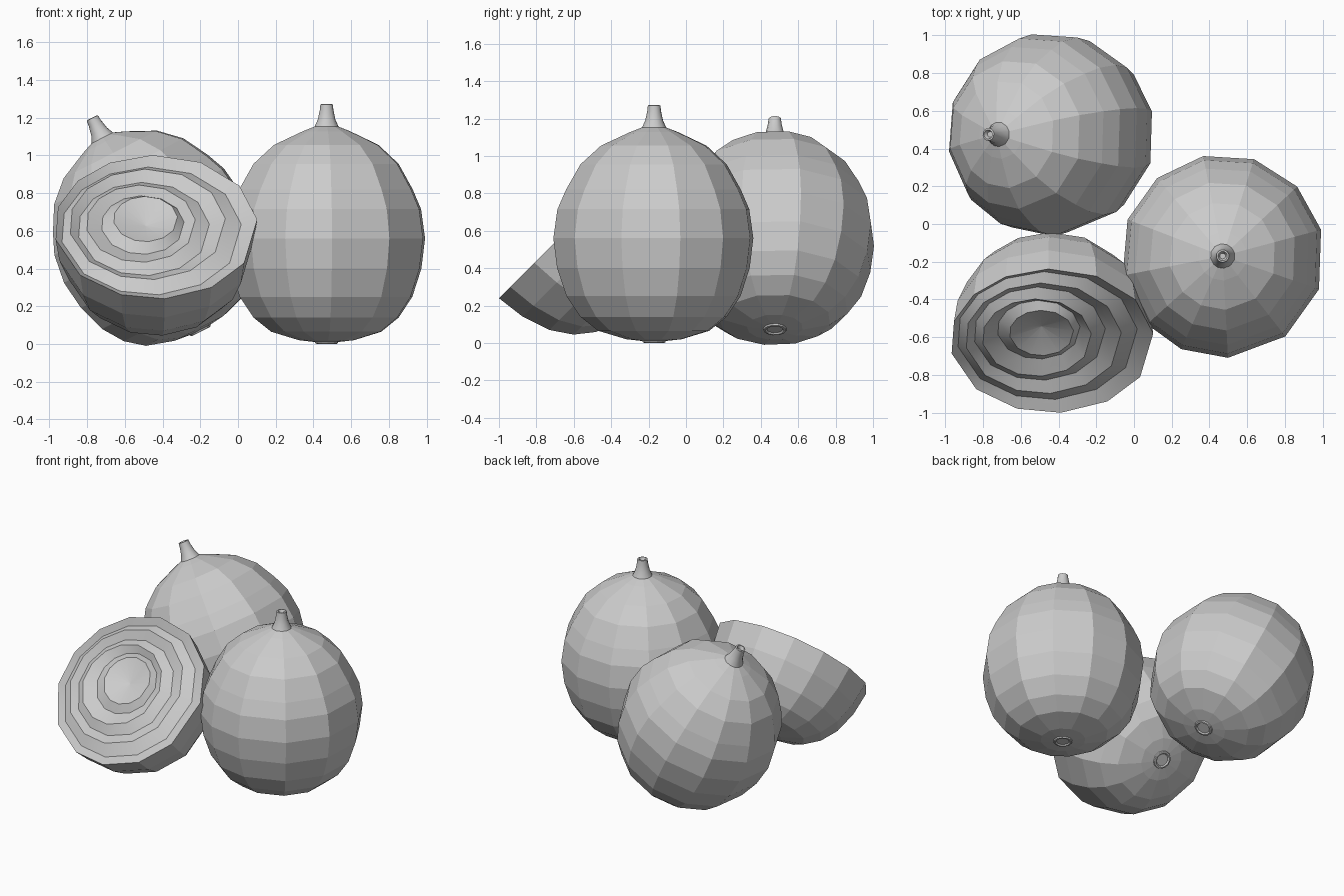
import bpy, bmesh
from math import radians, cos, sin
from mathutils import Matrix

if "Cube" in bpy.data.objects:
    bpy.data.objects.remove(bpy.data.objects["Cube"])

grey = bpy.data.materials.new("plain grey")
grey.use_nodes = True
colour = (0.6, 0.6, 0.6, 1)
grey.diffuse_color = colour
grey.node_tree.nodes["Principled BSDF"].inputs["Base Color"].default_value = colour

WHOLE_SIDES = [-19, 15, 43, 72, 101, 130, 159, 191, 222, 246, 273, 308]
HALF_SIDES = [6, 35, 64, 92, 117, 140, 164, 190, 222, 250, 275, 303, 330]
MIDDLE = 0.56

# Profiles as (radius, height), heights measured from the widest ring
lower = [(.06, -.55), (.15, -.54), (.3, -.495), (.395, -.42),
         (.47, -.31), (.52, -.16), (.54, 0)]
upper = [(.518, .155), (.472, .26), (.395, .395), (.285, .495), (.13, .567), (.066, .592)]
stem = [(.066, .59), (.048, .63), (.037, .68), (.034, .71), (.025, .712), (.015, .69)]
root = [(.05, -.545), (.064, -.548), (.06, -.558), (.05, -.56), (.042, -.552)]


def lathe(name, rings, sides, place, cap_start=False, cap_end=False, smooth=False):
    """Rings are (radius, height) or (radius, height, shift_x, shift_y)."""
    bm = bmesh.new()
    loops = []
    for r, h, *shift in rings:
        sx, sy = shift or (0, 0)
        loops.append([bm.verts.new((sx + r * cos(radians(a)), sy + r * sin(radians(a)), h))
                      for a in sides])
    n = len(sides)
    for a, b in zip(loops, loops[1:]):
        for i in range(n):
            j = (i + 1) % n
            bm.faces.new((a[i], a[j], b[j], b[i]))
    if cap_start:
        bm.faces.new(loops[0][::-1])
    if cap_end:
        bm.faces.new(loops[-1])
    mesh = bpy.data.meshes.new(name)
    bm.to_mesh(mesh)
    bm.free()
    mesh.materials.append(grey)
    ob = bpy.data.objects.new(name, mesh)
    bpy.context.collection.objects.link(ob)
    ob.matrix_world = place
    if smooth:
        for p in mesh.polygons:
            p.use_smooth = True
        mesh.set_sharp_from_angle(angle=radians(40))
    return ob


def whole_bulb(prefix, place):
    lathe(prefix + "_bulb", lower + upper, WHOLE_SIDES, place, True, True)
    lathe(prefix + "_stem", stem, WHOLE_SIDES, place, cap_end=True, smooth=True)
    lathe(prefix + "_root", root, WHOLE_SIDES, place, cap_end=True)


# Upright and leaning whole bulbs
whole_bulb("upright", Matrix.Translation((.47, -.17, MIDDLE)))
whole_bulb("leaning", Matrix.Translation((-.45, .475, MIDDLE + .005))
           @ Matrix.Rotation(radians(-27), 4, "Y"))

# Half bulb, cut face turned up to the front
half = Matrix.Translation((-.435, -.62, .62)) @ Matrix.Rotation(radians(45), 4, "X")
lathe("half_bulb", lower, HALF_SIDES, half, cap_start=True)
lathe("half_root", root, HALF_SIDES, half, cap_end=True)

# Cut face: layers rise and fall in turn, drifting off centre toward the core
layers = [(.54, 0, 0), (.48, -.025, .005), (.415, -.045, .02), (.35, -.065, .02),
          (.29, -.08, .025), (.22, -.07, .05), (.17, -.055, .06)]
cut = [(r, -.035 if i % 2 else 0, sx, sy) for i, (r, sx, sy) in enumerate(layers)]
cut.append((.002, -.05, -.055, .06))
lathe("cut_layers", cut, HALF_SIDES, half, cap_end=True, smooth=True)
